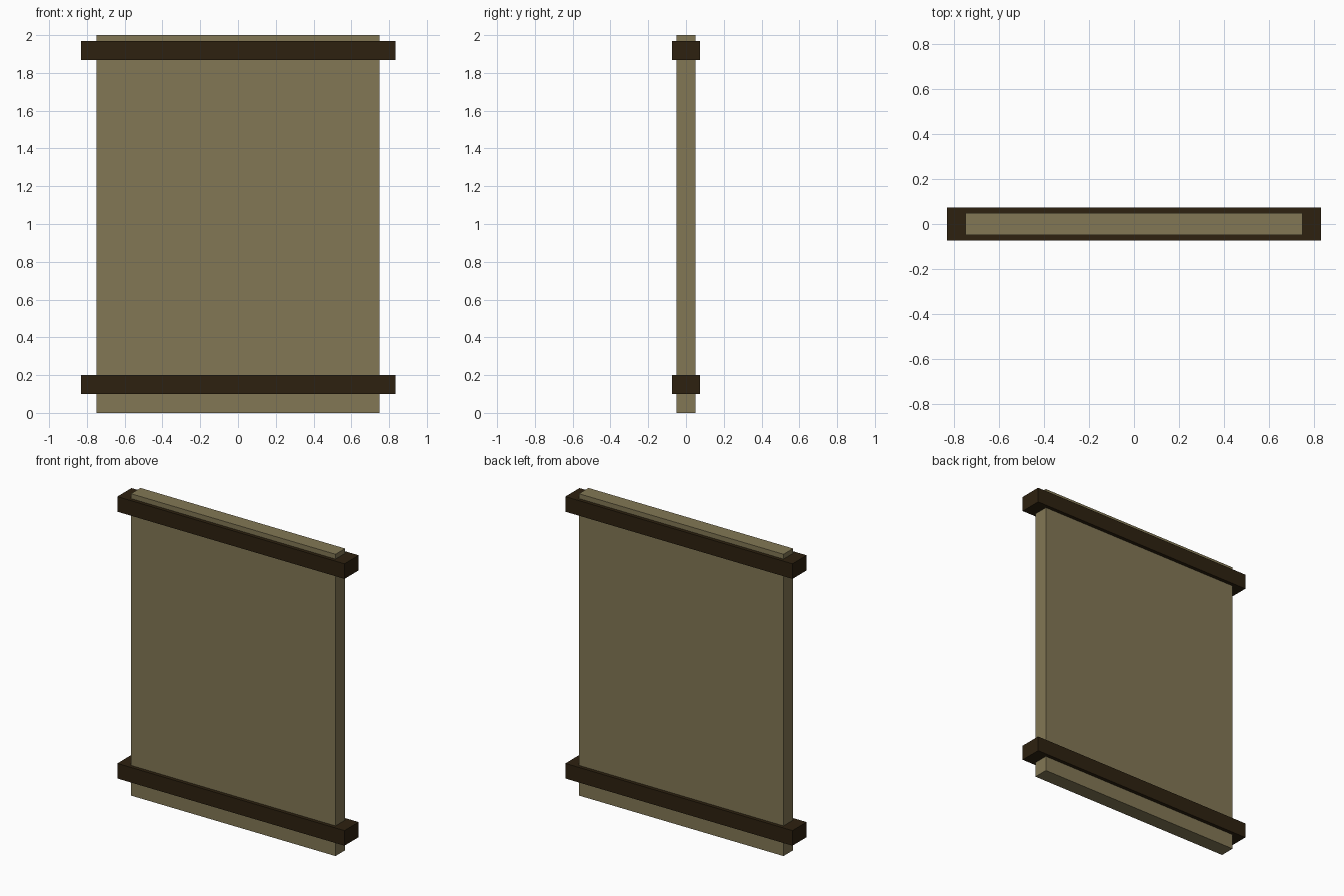
import bpy

if "Cube" in bpy.data.objects:
    bpy.data.objects.remove(bpy.data.objects["Cube"])


def material(name, rgb):
    m = bpy.data.materials.new(name)
    m.diffuse_color = (*rgb, 1.0)
    m.use_nodes = True
    m.node_tree.nodes["Principled BSDF"].inputs["Base Color"].default_value = m.diffuse_color
    return m


def box(name, size, z_centre, mat):
    bpy.ops.mesh.primitive_cube_add(size=1, location=(0, 0, z_centre))
    ob = bpy.context.object
    ob.name = name
    ob.scale = size
    bpy.ops.object.transform_apply(location=False, rotation=False, scale=True)
    ob.data.materials.append(mat)
    return ob


panel_colour = material("khaki_panel", (0.225, 0.185, 0.09))
bar_colour = material("dark_brown_wood", (0.027, 0.0155, 0.005))

# Upright panel
box("panel", (1.5, 0.1, 2.0), 1.0, panel_colour)

# Cross bars wrapping the panel near its bottom and top
for name, z in (("lower_bar", 0.15), ("upper_bar", 1.918)):
    box(name, (1.665, 0.148, 0.1), z, bar_colour)
